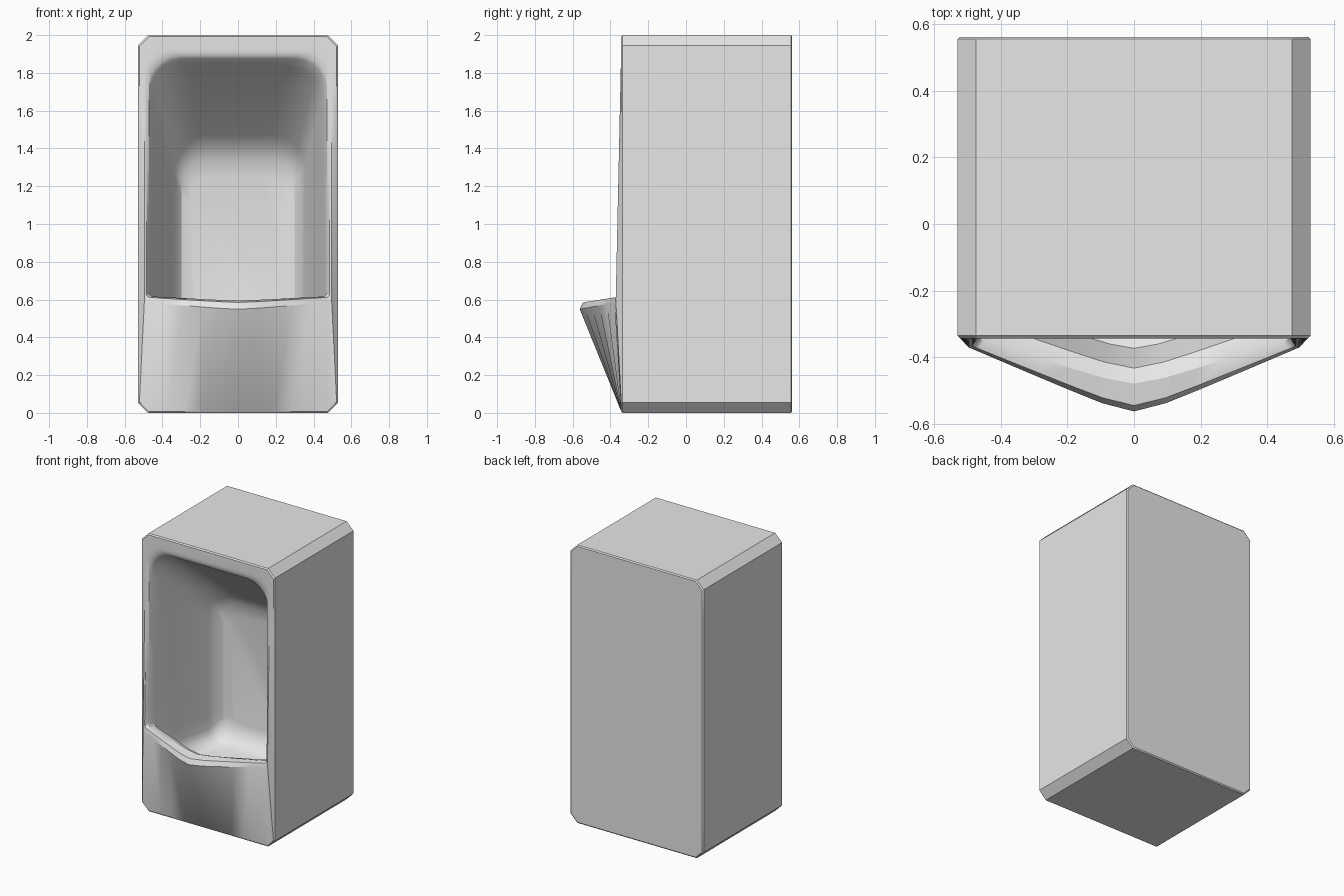
import bpy, bmesh
from math import sin, cos, pi, sqrt

old = bpy.data.objects.get("Cube")
if old:
    bpy.data.objects.remove(old)

SIDE, CORNER = 10, 5     # segments per straight side and per corner


def ring(hx, z0, z1, rb, rt, y_top, y_low, y_mid, dip=0.0, chamfer=False):
    """Closed outline seen from the front; its lower run bows out to y_mid."""
    corners = [(-hx + rb, z0 + rb, rb, pi), (hx - rb, z0 + rb, rb, 1.5 * pi),
               (hx - rt, z1 - rt, rt, 0), (-hx + rt, z1 - rt, rt, pi / 2)]
    arcs = []
    for cx, cz, r, a in corners:
        arc = []
        for i in range(CORNER + 1):
            t = i / CORNER
            c, s = cos(a + t * pi / 2), sin(a + t * pi / 2)
            if chamfer:
                c = cos(a) * (1 - t) + cos(a + pi / 2) * t
                s = sin(a) * (1 - t) + sin(a + pi / 2) * t
            arc.append((cx + r * c, cz + r * s))
        arcs.append(arc)
    pts = []
    for k, arc in enumerate(arcs):
        (xa, za), (xb, zb) = arc[-1], arcs[(k + 1) % 4][0]
        run = arc + [(xa + (xb - xa) * i / SIDE, za + (zb - za) * i / SIDE)
                     for i in range(1, SIDE)]
        for x, z in run:
            up = max(0, (z - z0 - rb) / (z1 - z0 - rb))
            y = y_low + (y_top - y_low) * up
            if z <= z0 + rb + 0.001:
                v = max(0, 1 - sqrt(x * x + 0.0025) / hx)
                y += (y_mid - y_low) * v
                z -= dip * v
            pts.append((x, y, z))
    return pts


def loft(name, rings, mat):
    bm = bmesh.new()
    loops = [[bm.verts.new(p) for p in r] for r in rings]
    n = len(loops[0])
    for a, b in zip(loops, loops[1:]):
        for i in range(n):
            j = (i + 1) % n
            bm.faces.new((a[i], a[j], b[j], b[i]))
    bm.faces.new(loops[0])
    bm.faces.new(loops[-1])
    bmesh.ops.recalc_face_normals(bm, faces=bm.faces)
    mesh = bpy.data.meshes.new(name)
    bm.to_mesh(mesh)
    bm.free()
    mesh.materials.append(mat)
    obj = bpy.data.objects.new(name, mesh)
    bpy.context.collection.objects.link(obj)
    bpy.context.view_layer.objects.active = obj
    obj.select_set(True)
    bpy.ops.object.shade_smooth_by_angle(angle=pi / 6)
    return obj


def flat(hx, z0, z1, r, y):
    return ring(hx, z0, z1, r, r, y, y, y, chamfer=True)


ceramic = bpy.data.materials.new("grey_ceramic")
ceramic.use_nodes = True
colour = (0.8, 0.8, 0.8, 1)
ceramic.diffuse_color = colour
ceramic.node_tree.nodes["Principled BSDF"].inputs["Base Color"].default_value = colour

loft("urinal_body", [
    # housing
    flat(0.522, 0.008, 1.992, 0.052, 0.562),
    flat(0.53, 0, 2, 0.055, 0.555),
    flat(0.53, 0, 2, 0.055, -0.335),
    flat(0.522, 0.008, 1.992, 0.052, -0.343),
    # projecting lip and front frame
    ring(0.495, 0.585, 1.93, 0.02, 0.12, -0.343, -0.372, -0.584, 0.04),
    ring(0.485, 0.612, 1.91, 0.02, 0.13, -0.342, -0.368, -0.565, 0.03),
    ring(0.47, 0.617, 1.89, 0.02, 0.15, -0.338, -0.345, -0.495, 0.025),
    ring(0.46, 0.6, 1.875, 0.02, 0.16, -0.325, -0.29, -0.45, 0.03),
    # recessed basin
    ring(0.445, 0.42, 1.83, 0.08, 0.17, -0.26, -0.24, -0.39),
    ring(0.42, 0.33, 1.73, 0.1, 0.17, -0.13, -0.13, -0.2),
    ring(0.355, 0.33, 1.47, 0.1, 0.17, 0.17, 0.17, 0.17),
    ring(0.335, 0.36, 1.42, 0.1, 0.15, 0.225, 0.225, 0.225),
    ring(0.3, 0.41, 1.34, 0.08, 0.12, 0.265, 0.265, 0.265),
    ring(0.25, 0.47, 1.25, 0.06, 0.08, 0.28, 0.28, 0.28),
], ceramic)
